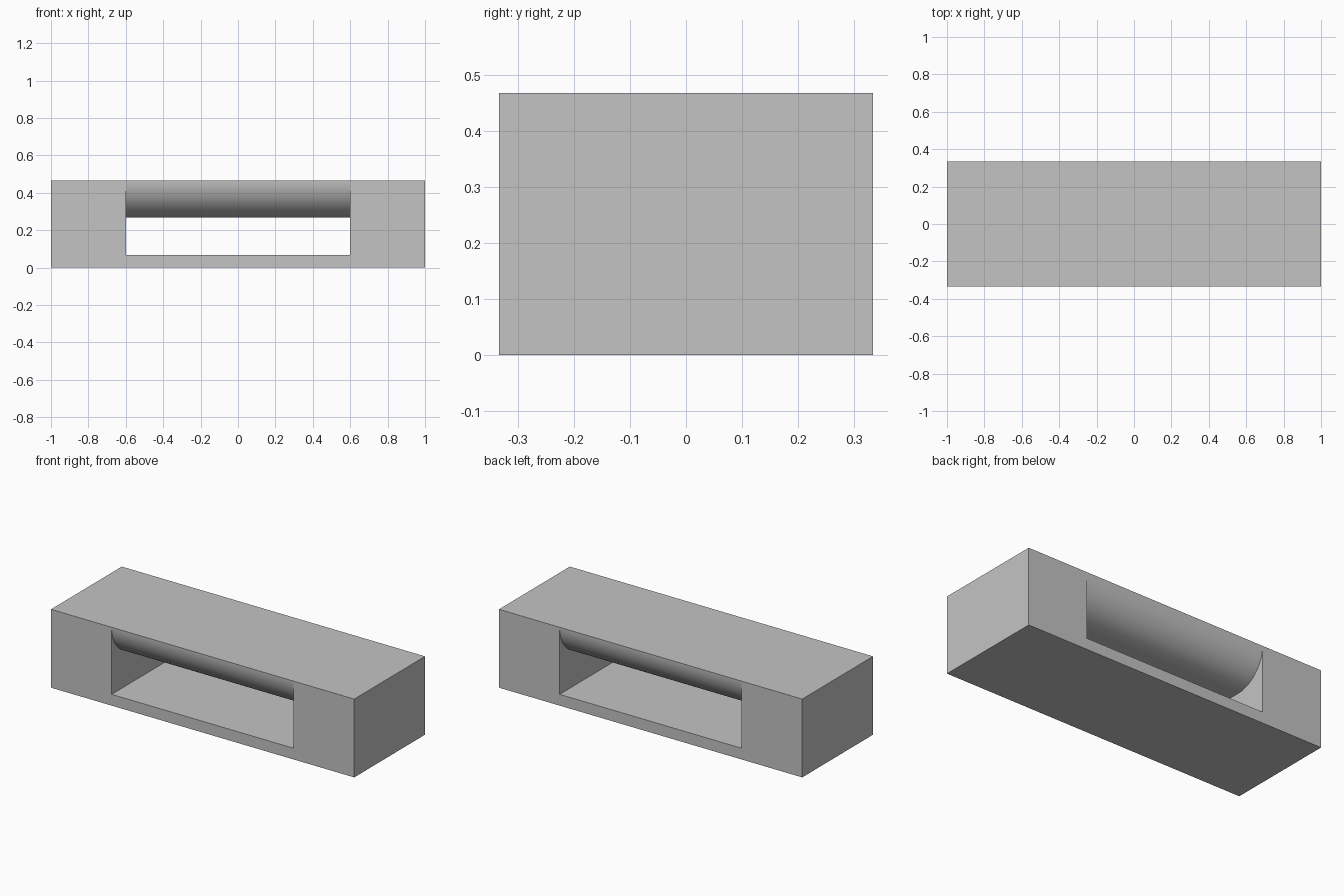
import bpy, bmesh, math

if "Cube" in bpy.data.objects:
    bpy.data.objects.remove(bpy.data.objects["Cube"], do_unlink=True)

LENGTH, DEPTH, HEIGHT = 1.0, 1 / 3, 0.467   # half length, half depth, full height
OPENING, SILL, RADIUS = 0.6, 0.067, 0.2     # half width, floor level, ceiling rounding
STEPS = 24

# Plain grey material
grey = bpy.data.materials.new("plain grey")
grey.use_nodes = True
colour = (0.55, 0.55, 0.55, 1)
grey.diffuse_color = colour
grey.node_tree.nodes["Principled BSDF"].inputs["Base Color"].default_value = colour

bm = bmesh.new()


def face(points):
    return bm.faces.new([bm.verts.new(p) for p in points])


# Front and back faces: U-shaped outline around the opening
half = [(LENGTH, 0), (LENGTH, HEIGHT), (OPENING, HEIGHT), (OPENING, SILL)]
outline = half + [(-x, z) for x, z in reversed(half)]
for y in (-DEPTH, DEPTH):
    face([(x, y, z) for x, z in outline])

# Underside, top and opening floor
top_x = (-LENGTH, -OPENING, OPENING, LENGTH)
face([(x, -DEPTH, HEIGHT) for x in top_x] + [(x, DEPTH, HEIGHT) for x in reversed(top_x)])
for x, z in ((LENGTH, 0), (OPENING, SILL)):
    face([(-x, -DEPTH, z), (x, -DEPTH, z), (x, DEPTH, z), (-x, DEPTH, z)])

# Ceiling profile: quarter-round, flat, quarter-round
angles = [math.pi / 2 * i / STEPS for i in range(STEPS + 1)]
arc = [(-DEPTH + RADIUS * (1 - math.cos(a)), HEIGHT - RADIUS * math.sin(a)) for a in angles]
ceiling = arc + [(-y, z) for y, z in reversed(arc)]
for (y0, z0), (y1, z1) in zip(ceiling, ceiling[1:]):
    face([(-OPENING, y0, z0), (OPENING, y0, z0), (OPENING, y1, z1), (-OPENING, y1, z1)])

# Outer ends and inner opening walls
for side in (-1, 1):
    face([(side * LENGTH, y, z) for y, z in
          ((-DEPTH, 0), (DEPTH, 0), (DEPTH, HEIGHT), (-DEPTH, HEIGHT))])
    face([(side * OPENING, y, z) for y, z in [(DEPTH, SILL), (-DEPTH, SILL)] + ceiling])

# Weld into one closed solid
bmesh.ops.remove_doubles(bm, verts=bm.verts[:], dist=0.0001)
bmesh.ops.recalc_face_normals(bm, faces=bm.faces[:])
mesh = bpy.data.meshes.new("slotted_block")
bm.to_mesh(mesh)
bm.free()
mesh.materials.append(grey)

block = bpy.data.objects.new("slotted_block", mesh)
bpy.context.collection.objects.link(block)
bpy.ops.object.select_all(action="DESELECT")
block.select_set(True)
bpy.context.view_layer.objects.active = block
bpy.ops.object.shade_smooth_by_angle(angle=math.radians(30))
